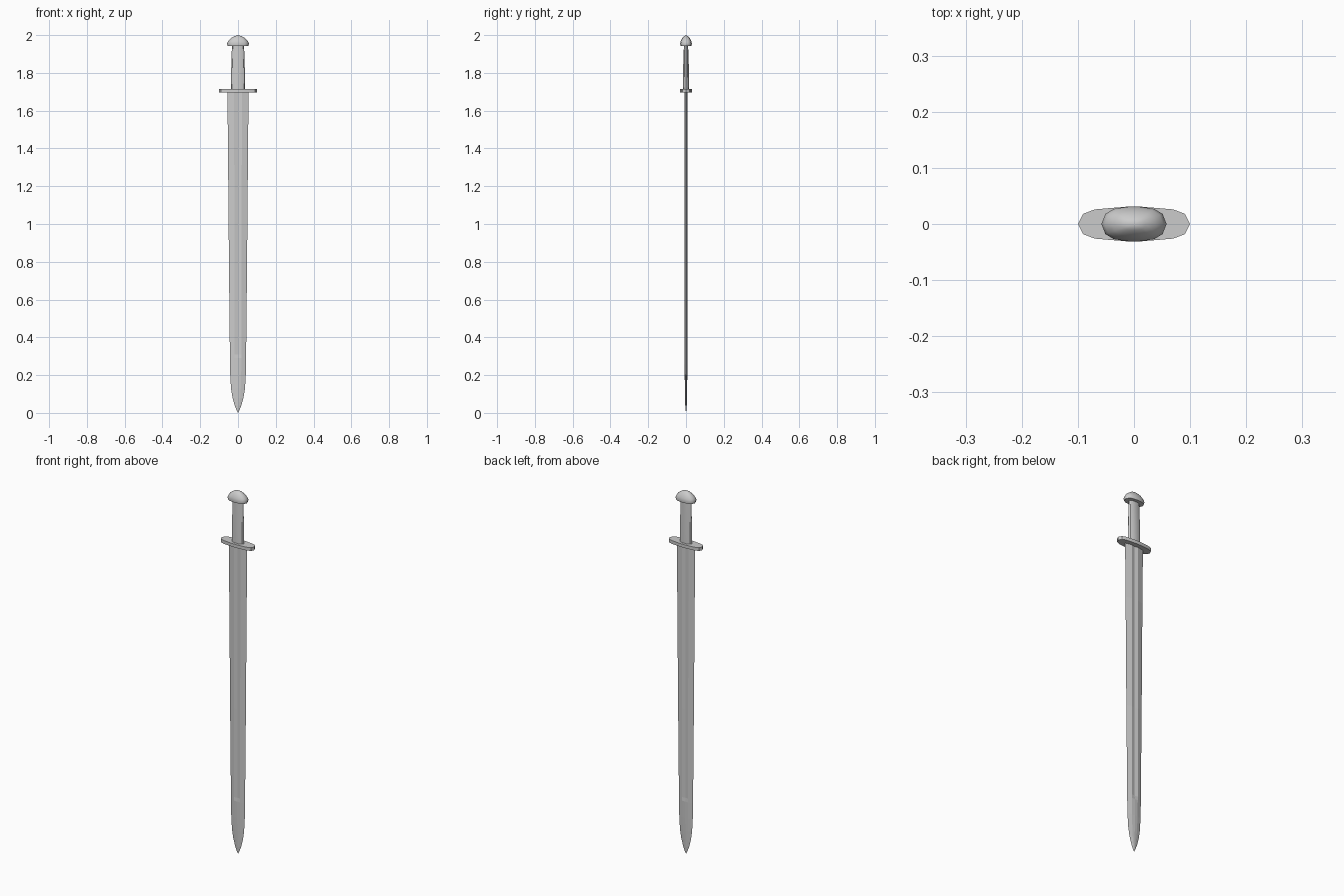
import bpy, bmesh, math

if "Cube" in bpy.data.objects:
    bpy.data.objects.remove(bpy.data.objects["Cube"])


def loft(name, rings, tip_start=None, tip_end=None, smooth=None):
    """Skin a stack of equal-length rings; close ends with a point or a cap."""
    bm = bmesh.new()
    loops = [[bm.verts.new(p) for p in r] for r in rings]
    n = len(loops[0])
    for a, b in zip(loops, loops[1:]):
        for i in range(n):
            j = (i + 1) % n
            bm.faces.new((a[i], a[j], b[j], b[i]))
    for loop, tip in ((loops[0], tip_start), (loops[-1], tip_end)):
        if tip:
            v = bm.verts.new(tip)
            for i in range(n):
                bm.faces.new((loop[i], loop[(i + 1) % n], v))
        else:
            bm.faces.new(loop)
    bmesh.ops.recalc_face_normals(bm, faces=bm.faces)
    me = bpy.data.meshes.new(name)
    bm.to_mesh(me)
    bm.free()
    ob = bpy.data.objects.new(name, me)
    bpy.context.collection.objects.link(ob)
    if smooth:
        bpy.ops.object.select_all(action='DESELECT')
        ob.select_set(True)
        bpy.context.view_layer.objects.active = ob
        bpy.ops.object.shade_smooth_by_angle(angle=math.radians(smooth))
    return ob


def outline(quarter, z, sx=1, sy=1):
    """Mirror a quarter outline (from +x tip towards +y) into a full ring."""
    right = quarter + [(x, -y) for x, y in reversed(quarter) if y > 0]
    top = quarter + [(-x, y) for x, y in reversed(quarter) if x > 0]
    bottom = [(x, -y) for x, y in reversed(top) if y > 0]
    return [(x * sx, y * sy, z) for x, y in top + bottom]


# Blade: half width, fuller edge x, thickness there, thickness at centre
blade_rows = [
    (1.70, .056, .020, .008, .004), (1.40, .053, .020, .008, .004),
    (0.80, .048, .019, .008, .004), (0.31, .043, .018, .007, .004),
    (0.29, .043, .018, .007, .0075), (0.20, .041, .017, .006, .007),
    (0.13, .037, .015, .005, .006), (0.08, .029, .012, .004, .005),
    (0.04, .018, .007, .003, .004), (0.015, .008, .003, .002, .002),
]
loft("blade", [outline([(w, 0), (f, t), (0, c)], z)
               for z, w, f, t, c in blade_rows], tip_start=None, tip_end=(0, 0, 0))

# Crossguard: thin plate with a rounded, elongated outline
guard = [(.10, 0), (.091, .018), (.07, .026), (.012, .031)]
loft("crossguard", [outline(guard, z) for z in (1.697, 1.715)], smooth=30)

# Grip: flattened handle, narrowing towards the pommel
grip = [(1, 0), (.85, .55), (.4, 1)]
loft("grip", [outline(grip, z, sx, sy) for z, sx, sy in
              ((1.71, .037, .017), (1.82, .036, .0155), (1.95, .032, .011))], smooth=30)

# Pommel: domed cap above a short rim
cap = [(.058, 0), (.051, .018), (.036, .027), (.009, .031)]
loft("pommel", [outline(cap, z, s, s) for z, s in
                ((1.943, .94), (1.955, 1), (1.968, .9), (1.982, .68), (1.994, .36))],
     tip_end=(0, 0, 2.0), smooth=40)
